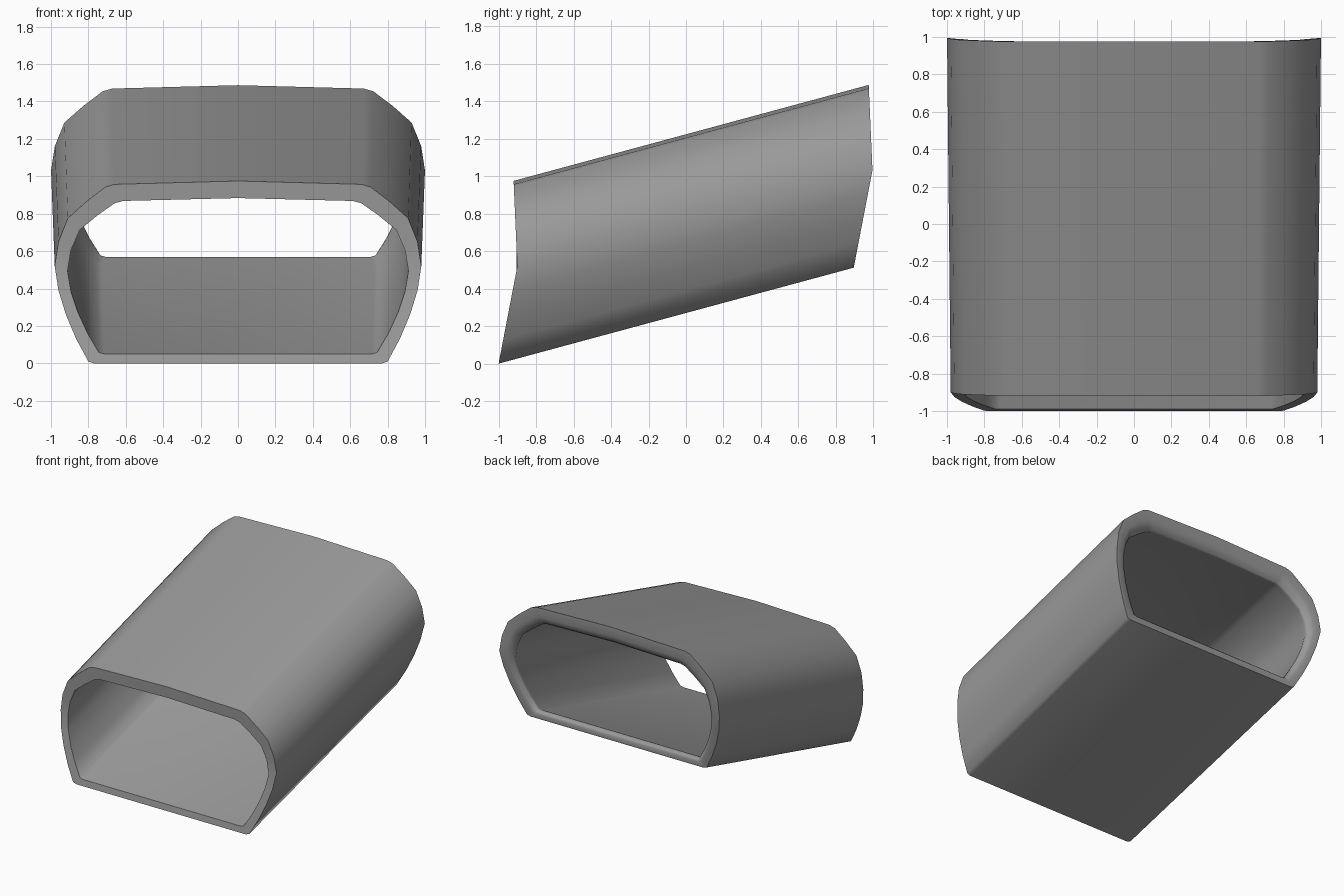
import bpy, bmesh

cube = bpy.data.objects.get("Cube")
if cube:
    bpy.data.objects.remove(cube)

grey = bpy.data.materials.new("mid grey")
grey.use_nodes = True
colour = (0.32, 0.32, 0.32, 1)
grey.diffuse_color = colour
grey.node_tree.nodes["Principled BSDF"].inputs["Base Color"].default_value = colour

# Half cross-section (x, z) from bottom centre to top centre, mirrored below
half = [(0, 0), (0.77, 0), (0.80, 0.01), (0.865, 0.13), (0.92, 0.26),
        (0.96, 0.39), (0.98, 0.52), (0.96, 0.65), (0.91, 0.775),
        (0.81, 0.865), (0.71, 0.942), (0.66, 0.957), (0, 0.975)]
profile = half + [(-x, z) for x, z in half[-2:0:-1]]


def end_y(z):
    """Slightly pointed end face: the mid height leans to the rear."""
    return -1 + 0.10 * min(z / 0.52, 1) - 0.02 * max(0, (z - 0.52) / 0.455)


def ring(bm, t, inset):
    """Section at fraction t of the sloped length; inset 1 is the wall thickness."""
    verts = []
    for x, z in profile:
        px = x * (1 - 0.07 * inset) * (1 + 0.02 * t)
        pz = z * (1 - 0.145 * inset) + 0.05 * inset
        verts.append(bm.verts.new((px, end_y(pz) + 1.895 * t, pz + 0.512 * t)))
    return verts


# Sloped sleeve: outer skin, rounded rear lip, inner tunnel, front rim
bm = bmesh.new()
stations = [(0, 0), (1, 0), (0.999, 0.8), (0.99, 1.25), (0.975, 1.4),
            (0.965, 1.4), (0.93, 1.0), (0, 1)]
rings = [ring(bm, t, i) for t, i in stations]
count = len(profile)
for r, a in enumerate(rings):
    b = rings[(r + 1) % len(rings)]
    for k in range(count):
        n = (k + 1) % count
        bm.faces.new((a[k], a[n], b[n], b[k]))
bmesh.ops.recalc_face_normals(bm, faces=bm.faces)

# Smooth skin with crisp edges around both openings
for face in bm.faces:
    face.smooth = True
for r in (0, 1, 4, 7):
    for k in range(count):
        edge = bm.edges.get((rings[r][k], rings[r][(k + 1) % count]))
        edge.smooth = False

mesh = bpy.data.meshes.new("sleeve")
bm.to_mesh(mesh)
bm.free()
mesh.materials.append(grey)
sleeve = bpy.data.objects.new("sleeve", mesh)
bpy.context.collection.objects.link(sleeve)
